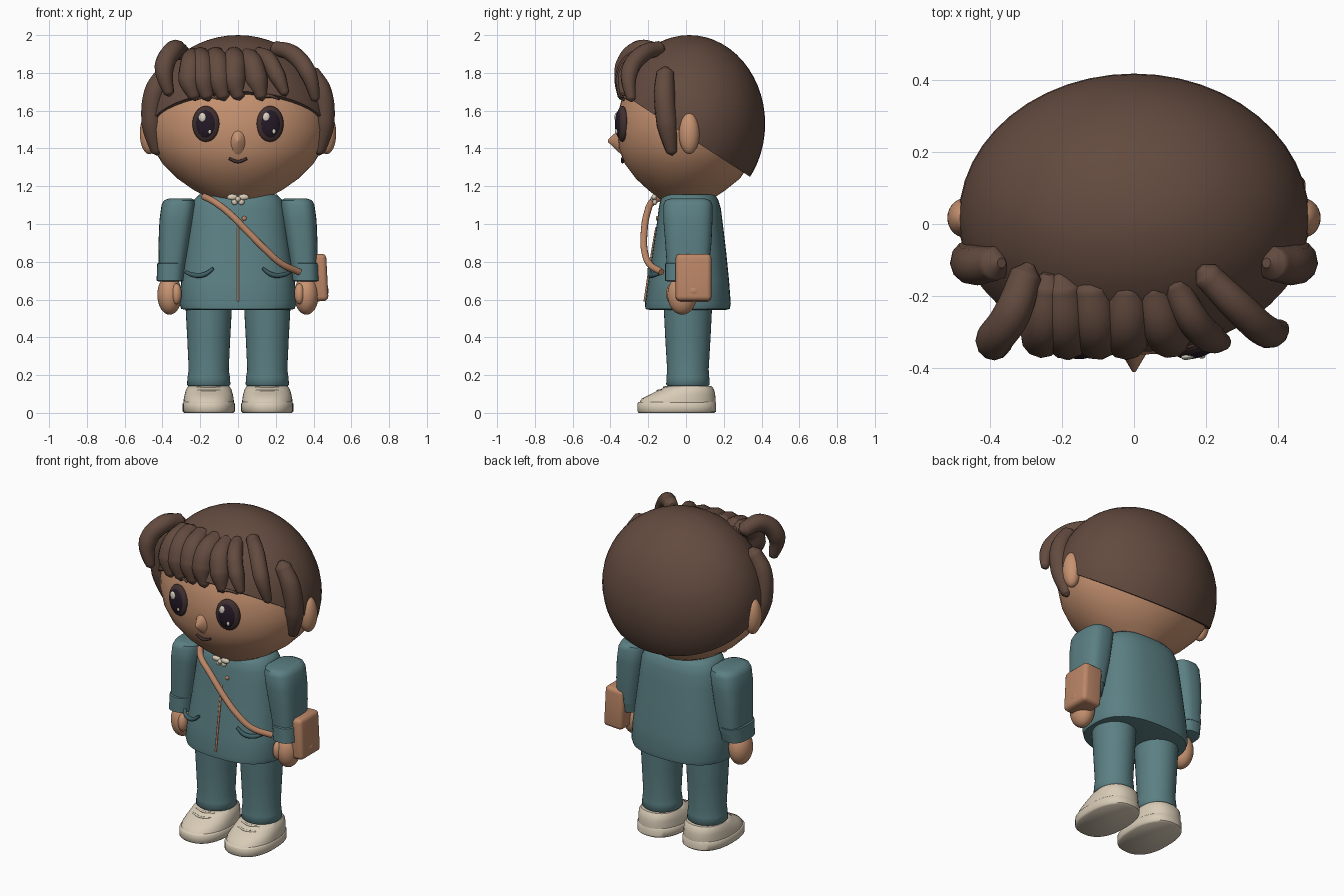
import bpy, bmesh, math
from mathutils import Vector

cube = bpy.data.objects.get("Cube")
if cube:
    bpy.data.objects.remove(cube, do_unlink=True)


def material(name, *rgb):
    m = bpy.data.materials.new(name)
    m.use_nodes = True
    m.diffuse_color = (*rgb, 1)
    m.node_tree.nodes["Principled BSDF"].inputs["Base Color"].default_value = (*rgb, 1)
    return m


HAIR = material("brown hair", .125, .07, .05)
SKIN = material("warm skin", .57, .29, .165)
TEAL = material("teal cloth", .105, .215, .23)
TRIM = material("dark teal trim", .05, .115, .13)
CREAM = material("cream shoe", .69, .6, .47)
TAN = material("tan leather", .5, .24, .135)
IRIS = material("dark brown", .055, .03, .03)
PUPIL = material("pupil", .018, .01, .02)
SHINE = material("eye shine", .7, .65, .55)


def activate(ob):
    bpy.ops.object.select_all(action='DESELECT')
    ob.select_set(True)
    bpy.context.view_layer.objects.active = ob


def finish(name, bm, mat, angle=50):
    """Turn a bmesh into a smooth shaded object."""
    bmesh.ops.recalc_face_normals(bm, faces=bm.faces)
    mesh = bpy.data.meshes.new(name)
    bm.to_mesh(mesh)
    bm.free()
    ob = bpy.data.objects.new(name, mesh)
    bpy.context.collection.objects.link(ob)
    mesh.materials.append(mat)
    activate(ob)
    bpy.ops.object.shade_smooth_by_angle(angle=math.radians(angle))
    return ob


def loft(name, rings, mat, power=2.0, sides=40):
    """Stack rounded rings given as (z, centre x, half width, front y, back y)."""
    bm = bmesh.new()
    loops = []
    for z, cx, half, front, back in rings:
        loop = []
        for i in range(sides):
            a = math.tau * i / sides
            c, s = math.cos(a), math.sin(a)
            x = math.copysign(abs(c) ** (2 / power), c) * half
            y = math.copysign(abs(s) ** (2 / power), s) * (back - front) / 2
            loop.append(bm.verts.new((cx + x, (front + back) / 2 + y, z)))
        loops.append(loop)
    for low, high in zip(loops, loops[1:]):
        for i in range(sides):
            j = (i + 1) % sides
            bm.faces.new((low[i], low[j], high[j], high[i]))
    bm.faces.new(loops[0])
    bm.faces.new(loops[-1])
    return finish(name, bm, mat)


def ball(name, loc, size, mat, turn=0.0, tilt=0.0):
    bm = bmesh.new()
    bmesh.ops.create_uvsphere(bm, u_segments=28, v_segments=18, radius=1)
    bmesh.ops.scale(bm, vec=size, verts=bm.verts)
    ob = finish(name, bm, mat)
    ob.location = loc
    ob.rotation_euler = (tilt, 0, turn)
    return ob


def tube(name, points, radii, mat):
    """Sweep a round section of varying radius along a smooth path."""
    curve = bpy.data.curves.new(name, 'CURVE')
    curve.dimensions = '3D'
    curve.bevel_depth = 1
    curve.bevel_resolution = 4
    curve.resolution_u = 8
    curve.use_fill_caps = True
    spline = curve.splines.new('BEZIER')
    spline.bezier_points.add(len(points) - 1)
    for bp, p, r in zip(spline.bezier_points, points, radii):
        bp.co, bp.radius = p, r
        bp.handle_left_type = bp.handle_right_type = 'AUTO'
    curve.materials.append(mat)
    ob = bpy.data.objects.new(name, curve)
    bpy.context.collection.objects.link(ob)
    activate(ob)
    bpy.ops.object.convert(target='MESH')
    bpy.ops.object.shade_smooth_by_angle(angle=math.radians(60))


def lock(name, points, r):
    """Hair lock with a rounded root and a narrow tip."""
    root = Vector(points[0])
    start = root - (Vector(points[1]) - root).normalized() * r * .6
    tip = Vector(points[-1])
    end = tip + (tip - Vector(points[-2])).normalized() * r * .3
    tube(name, [start, *points, end],
         [r * .25, r * .85] + [r] * (len(points) - 2) + [r * .5, r * .1], HAIR)


# Head, nose and ears
loft("head", [(1.11, 0, .10, -.10, .10), (1.14, 0, .16, -.15, .15), (1.18, 0, .235, -.20, .21),
              (1.24, 0, .32, -.265, .285), (1.32, 0, .40, -.325, .34), (1.4, 0, .45, -.355, .375),
              (1.5, 0, .475, -.365, .385), (1.6, 0, .473, -.357, .385), (1.7, 0, .445, -.33, .365),
              (1.8, 0, .38, -.27, .31), (1.9, 0, .25, -.16, .21), (1.95, 0, .1, -.07, .1)],
     SKIN, sides=48)
bm = bmesh.new()
bmesh.ops.create_cone(bm, segments=20, radius1=.085, radius2=.006, depth=.10, cap_ends=True)
nose = finish("nose", bm, SKIN, 80)
nose.rotation_euler = (math.radians(90), 0, 0)
nose.scale = (.75, 1.2, 1)
nose.location = (0, -.362, 1.44)

# Hair cap: an ellipsoid cut by a plane falling towards the nape
bm = bmesh.new()
bmesh.ops.create_uvsphere(bm, u_segments=48, v_segments=28, radius=1)
bmesh.ops.scale(bm, vec=(.488, .402, .47), verts=bm.verts)
bmesh.ops.translate(bm, vec=(0, .017, 1.53), verts=bm.verts)
cut = bmesh.ops.bisect_plane(bm, geom=bm.verts[:] + bm.edges[:] + bm.faces[:],
                             plane_co=(0, 0, 1.47), plane_no=(0, .65, 1), clear_inner=True)
bmesh.ops.holes_fill(bm, edges=[e for e in bm.edges if e.is_boundary])
finish("hair_cap", bm, HAIR)

# Fringe: root x, tip x and thickness of each lock
for i, (a, b, r) in enumerate([(-.24, -.255, .06), (-.20, -.185, .065), (-.12, -.10, .066),
                               (-.02, -.02, .066), (.05, .10, .06)]):
    m = (a + b) / 2
    lock(f"fringe_{i}", [(a, -.17, 1.885), (m, -.275, 1.845), (b, -.315, 1.76), (b + .025, -.33, 1.67)], r)
lock("fringe_side", [(.11, -.16, 1.90), (.16, -.26, 1.87), (.21, -.315, 1.78), (.25, -.33, 1.69)], .045)
lock("fringe_sweep", [(.2, -.14, 1.93), (.29, -.23, 1.90), (.37, -.3, 1.8), (.41, -.29, 1.66)], .046)
lock("fringe_flick", [(-.3, -.14, 1.91), (-.34, -.25, 1.92), (-.39, -.325, 1.83), (-.365, -.335, 1.69)], .052)

for s, side in ((1, "left"), (-1, "right")):
    ball(side + "_ear", (s * .47, .017, 1.48), (.05, .055, .11), SKIN)
    lock(side + "_sideburn", [(s * .385, -.11, 1.8), (s * .44, -.115, 1.7), (s * .455, -.1, 1.53),
                              (s * .43, -.075, 1.38)], .056)

    # Eyes and brows
    turn = s * .22
    ball(side + "_iris", (s * .17, -.338, 1.53), (.073, .03, .095), IRIS, turn)
    ball(side + "_pupil", (s * .171, -.349, 1.53), (.056, .025, .077), PUPIL, turn)
    ball(side + "_shine", (s * .17 - .019, -.368, 1.565), (.02, .01, .025), SHINE, turn)
    ball(side + "_small_shine", (s * .17 + .02, -.368, 1.49), (.009, .007, .013), SHINE, turn)
    tube(side + "_brow", [(s * .105, -.35, 1.662), (s * .16, -.335, 1.678), (s * .22, -.31, 1.66)],
         [.004, .01, .004], HAIR)

    # Arms, cuffs and hands
    loft(side + "_sleeve", [(.76, s * .35, .07, -.10, .12), (.9, s * .338, .083, -.11, .135),
                            (1.02, s * .326, .09, -.12, .14), (1.1, s * .315, .09, -.12, .14),
                            (1.125, s * .31, .082, -.11, .13), (1.135, s * .305, .06, -.08, .1)],
         TEAL, 2.8)
    loft(side + "_cuff", [(.695, s * .358, .06, -.095, .09), (.70, s * .358, .073, -.11, .105),
                          (.79, s * .352, .076, -.11, .125), (.80, s * .35, .06, -.09, .11)], TEAL, 2.6)
    ball(side + "_hand", (s * .362, -.02, .625), (.065, .078, .105), SKIN)
    ball(side + "_thumb", (s * .325, -.075, .63), (.027, .03, .055), SKIN)

    # Trousers
    x = s * .155
    loft(side + "_leg", [(.14, x, .105, -.095, .115), (.15, x, .115, -.105, .125), (.19, x, .112, -.103, .123),
                         (.23, x, .106, -.10, .12), (.4, x, .114, -.11, .13), (.6, x, .125, -.12, .14)], TEAL)

    # Shoes with a low sole and a sloping upper
    loft(side + "_sole", [(0, x, .13, -.25, .15), (.008, x, .138, -.257, .16),
                          (.05, x, .138, -.257, .16), (.058, x, .13, -.25, .155)], CREAM, 2.4)
    loft(side + "_shoe", [(.05, x, .134, -.25, .157), (.075, x, .132, -.235, .157), (.1, x, .127, -.185, .154),
                          (.125, x, .12, -.135, .148), (.142, x, .108, -.105, .135)], CREAM, 2.3)
    for lace_y, lace_z in ((-.15, .117), (-.115, .136)):
        tube(side + "_shoe_lace", [(x - .06, lace_y + .02, lace_z), (x, lace_y, lace_z), (x + .06, lace_y + .02, lace_z)],
             [.006] * 3, CREAM)

    # Pocket edges
    tube(side + "_pocket", [(s * .275, -.13, .745), (s * .235, -.17, .73), (s * .18, -.19, .732),
                            (s * .13, -.195, .765)], [.01, .013, .013, .008], TRIM)

# Mouth
tube("mouth", [(-.048, -.338, 1.347), (0, -.336, 1.33), (.048, -.338, 1.347)], [.007, .009, .007], IRIS)

# Jacket with a rounded hem and shoulders
loft("jacket", [(.545, 0, .27, -.19, .21), (.55, 0, .3, -.215, .232), (.58, 0, .31, -.217, .237),
                (.7, 0, .30, -.2, .228), (.85, 0, .28, -.178, .213), (1.0, 0, .262, -.155, .195),
                (1.08, 0, .252, -.145, .185), (1.13, 0, .232, -.135, .17), (1.155, 0, .205, -.12, .15),
                (1.16, 0, .17, -.1, .13)], TEAL, 2.5, 48)

# Front opening, button and neck bow
tube("zip", [(0, -.157, .98), (0, -.181, .84), (0, -.219, .59)], [.006] * 3, TAN)
ball("button", (.033, -.152, 1.03), (.012, .008, .012), TAN)
for s in (1, -1):
    ball("bow_wing", (s * .03, -.168, 1.142), (.028, .015, .016), CREAM)
    ball("bow_tail", (s * .018, -.165, 1.118), (.016, .012, .018), CREAM)
ball("bow_knot", (0, -.175, 1.132), (.014, .014, .015), CREAM)

# Shoulder strap and side bag
tube("strap", [(-.18, -.115, 1.145), (-.13, -.175, 1.12), (-.05, -.205, 1.06), (.06, -.222, .95),
               (.15, -.22, .86), (.23, -.195, .79), (.325, -.13, .745)], [.018] * 7, TAN)
bm = bmesh.new()
bmesh.ops.create_cube(bm, size=1)
bmesh.ops.scale(bm, vec=(.13, .19, .25), verts=bm.verts)
bmesh.ops.bevel(bm, geom=bm.edges[:], offset=.025, segments=4, affect='EDGES', profile=.5)
bag = finish("bag", bm, TAN)
bag.location = (.408, .04, .715)
bag.rotation_euler = (0, math.radians(-3), 0)
ball("bag_clasp", (.468, .04, .645), (.012, .03, .022), TAN)
